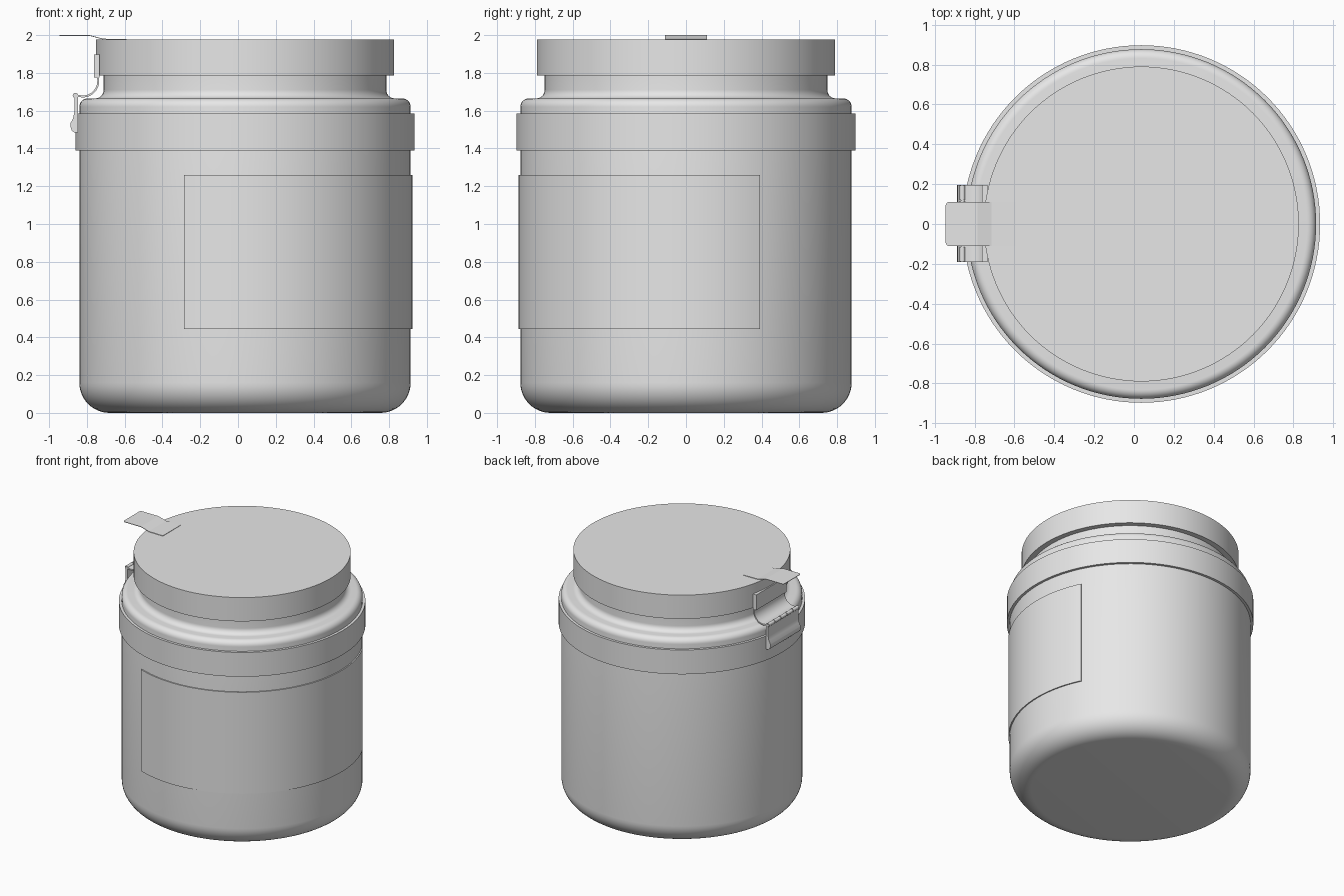
import bpy, bmesh, math

if "Cube" in bpy.data.objects:
    bpy.data.objects.remove(bpy.data.objects["Cube"])

CX = 0.037   # jar axis sits slightly right of the origin
SEG = 128

grey = bpy.data.materials.new("plain_grey")
grey.diffuse_color = (0.8, 0.8, 0.8, 1)
grey.use_nodes = True
grey.node_tree.nodes["Principled BSDF"].inputs["Base Color"].default_value = grey.diffuse_color


def finish(name, bm, smooth=True):
    bmesh.ops.recalc_face_normals(bm, faces=bm.faces)
    me = bpy.data.meshes.new(name)
    bm.to_mesh(me)
    bm.free()
    me.materials.append(grey)
    ob = bpy.data.objects.new(name, me)
    bpy.context.collection.objects.link(ob)
    if smooth:
        bpy.ops.object.select_all(action='DESELECT')
        ob.select_set(True)
        bpy.context.view_layer.objects.active = ob
        bpy.ops.object.shade_smooth_by_angle(angle=math.radians(35))
    return ob


def arc(cx, cz, r, a0, a1, n=8):
    return [(cx + r * math.cos(math.radians(a0 + (a1 - a0) * i / n)),
             cz + r * math.sin(math.radians(a0 + (a1 - a0) * i / n))) for i in range(n + 1)]


def lathe(name, prof):
    """Revolve an (r, z) profile around the jar axis."""
    bm = bmesh.new()
    rings = []
    for r, z in prof:
        if r < 1e-5:
            rings.append([bm.verts.new((CX, 0, z))] * SEG)
        else:
            rings.append([bm.verts.new((CX + r * math.cos(2 * math.pi * i / SEG),
                                        r * math.sin(2 * math.pi * i / SEG), z)) for i in range(SEG)])
    for a, b in zip(rings, rings[1:]):
        for i in range(SEG):
            j = (i + 1) % SEG
            bm.faces.new(list(dict.fromkeys([a[i], a[j], b[j], b[i]])))
    return finish(name, bm)


def extrude_y(name, prof, y0, y1):
    """Extrude a closed (x, z) outline between two y values."""
    bm = bmesh.new()
    f = bm.faces.new([bm.verts.new((x, y0, z)) for x, z in prof])
    g = bmesh.ops.extrude_face_region(bm, geom=[f])
    bmesh.ops.translate(bm, vec=(0, y1 - y0, 0),
                        verts=[v for v in g['geom'] if isinstance(v, bmesh.types.BMVert)])
    return finish(name, bm)


def ribbon(path, t):
    """Closed outline of thickness t around an open (x, z) path."""
    left, right = [], []
    for i, (x, z) in enumerate(path):
        a, b = path[max(i - 1, 0)], path[min(i + 1, len(path) - 1)]
        dx, dz = b[0] - a[0], b[1] - a[1]
        l = math.hypot(dx, dz)
        nx, nz = -dz / l * t / 2, dx / l * t / 2
        left.append((x + nx, z + nz))
        right.append((x - nx, z - nz))
    return left + right[::-1]


# Jar body: rounded base, rounded shoulder, narrow neck
lathe("jar_body", [(0, 0)] + arc(0.717, 0.16, 0.16, -90, 0, 12)
      + arc(0.832, 1.62, 0.045, 0, 90) + arc(0.793, 1.71, 0.045, 270, 180) + [(0.748, 1.80), (0, 1.80)])

# Lid
lathe("lid", [(0, 1.785), (0.79, 1.785), (0.79, 1.976), (0, 1.976)])

# Band around the shoulder
lathe("shoulder_band", [(0.87, 1.39), (0.897, 1.39), (0.897, 1.585), (0.87, 1.585)])

# Label wrapped around the front right
bm = bmesh.new()
N, A0, A1 = 64, math.radians(-111.3), math.radians(26.2)
rows = []
for i in range(N + 1):
    a = A0 + (A1 - A0) * i / N
    rows.append([bm.verts.new((CX + r * math.cos(a), r * math.sin(a), z))
                 for r, z in ((0.874, 0.445), (0.886, 0.445), (0.886, 1.26), (0.874, 1.26))])
for a, b in zip(rows, rows[1:]):
    for k in range(3):
        bm.faces.new([a[k], b[k], b[k + 1], a[k + 1]])
bm.faces.new(rows[0])
bm.faces.new(rows[-1])
finish("label", bm)

# Latch: plate on the lid, curved strap, hinge barrels, hanging arm
extrude_y("latch_plate", [(-0.762, 1.775), (-0.734, 1.775), (-0.734, 1.897), (-0.762, 1.897)], -0.19, 0.195)
strap = [(-0.741, 1.81)] + arc(-0.822, 1.757, 0.082, 0, -90, 12) + [(-0.86, 1.68)]
extrude_y("latch_strap", ribbon(strap, 0.01), -0.19, 0.195)
for i in range(5):
    y0 = -0.19 + 0.077 * i
    extrude_y("hinge_barrel_%d" % (i + 1), arc(-0.861, 1.68, 0.014, 0, 345, 23), y0 + 0.003, y0 + 0.074)
extrude_y("hinge_pin", arc(-0.861, 1.68, 0.008, 0, 330, 11), -0.19, 0.195)
extrude_y("latch_arm", [(-0.847, 1.675), (-0.866, 1.675), (-0.866, 1.595), (-0.873, 1.56), (-0.886, 1.535),
                        (-0.887, 1.515), (-0.88, 1.495), (-0.868, 1.485), (-0.847, 1.485)], -0.19, 0.195)

# Thin pull tab with clipped outer corners, lying on the lid
bm = bmesh.new()
cols = [(-0.945, 0.095, 2.0), (-0.94, 0.106, 2.0), (-0.93, 0.111, 2.0), (-0.785, 0.111, 2.0),
        (-0.715, 0.111, 1.981), (-0.59, 0.111, 1.979)]
vs = [[[bm.verts.new((x, s * y, z - d)) for s in (-1, 1)] for d in (0, 0.004)] for x, y, z in cols]
for a, b in zip(vs, vs[1:]):
    for d in (0, 1):
        bm.faces.new([a[d][0], b[d][0], b[d][1], a[d][1]])
        bm.faces.new([a[0][d], b[0][d], b[1][d], a[1][d]])
for e in (vs[0], vs[-1]):
    bm.faces.new([e[0][0], e[0][1], e[1][1], e[1][0]])
finish("pull_tab", bm, smooth=False)
